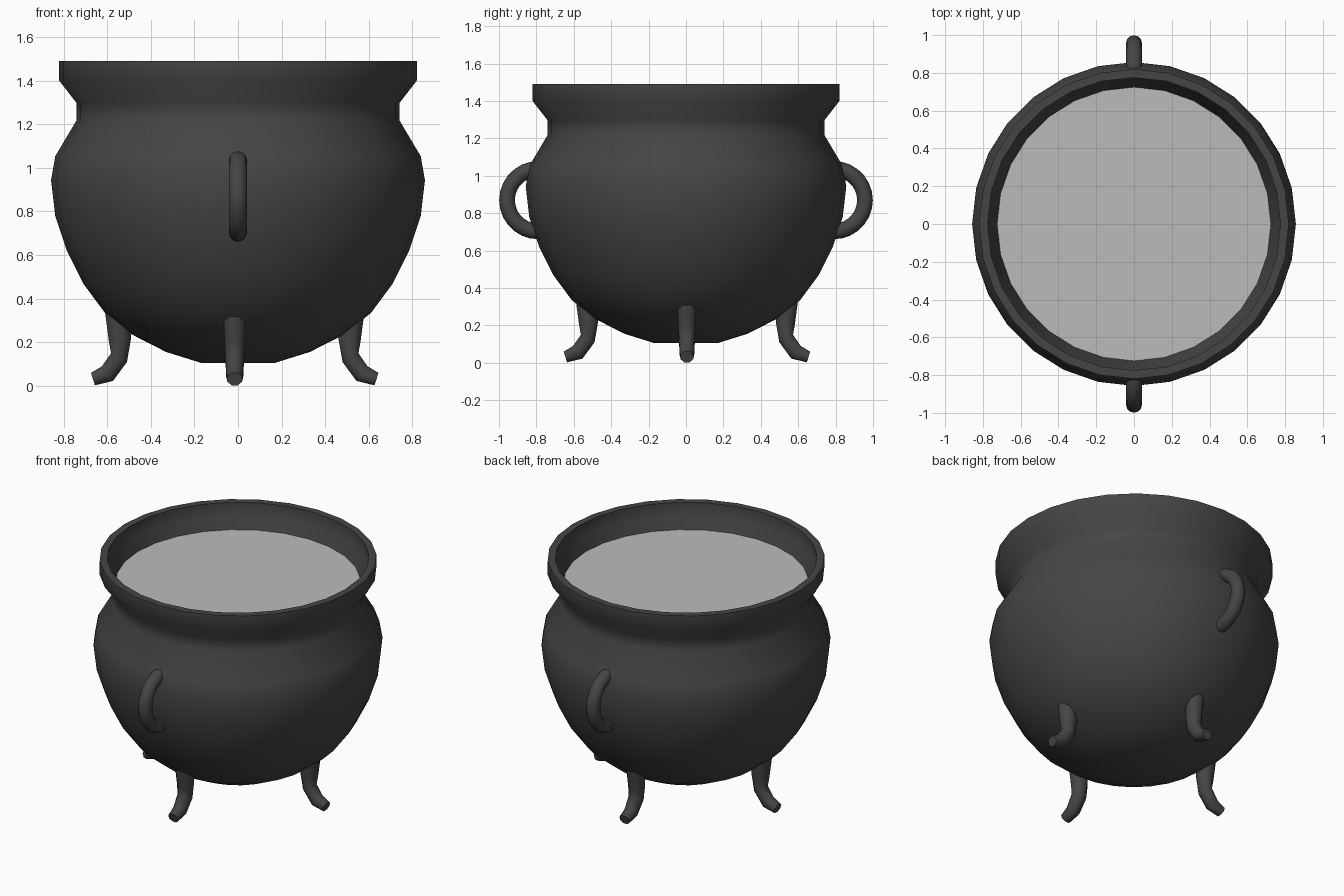
import bpy, bmesh, math
from mathutils import Vector

if "Cube" in bpy.data.objects:
    bpy.data.objects.remove(bpy.data.objects["Cube"])

SIDES = 28


def material(name, v):
    m = bpy.data.materials.new(name)
    m.diffuse_color = (v, v, v, 1)
    m.use_nodes = True
    m.node_tree.nodes["Principled BSDF"].inputs["Base Color"].default_value = m.diffuse_color
    return m


iron = material("iron", 0.06)
pale = material("pale_liquid", 0.5)


def skin_rings(name, rings, mat, caps=True, angle=40):
    """Join equal-sized rings of points into one smooth skin."""
    bm = bmesh.new()
    vs = [[bm.verts.new(p) for p in ring] for ring in rings]
    n = len(vs[0])
    for a, b in zip(vs, vs[1:]):
        for i in range(n):
            j = (i + 1) % n
            bm.faces.new((a[i], a[j], b[j], b[i]))
    if caps:
        bm.faces.new(vs[0][::-1])
        bm.faces.new(vs[-1])
    bmesh.ops.recalc_face_normals(bm, faces=bm.faces)
    me = bpy.data.meshes.new(name)
    bm.to_mesh(me)
    bm.free()
    me.materials.append(mat)
    ob = bpy.data.objects.new(name, me)
    bpy.context.collection.objects.link(ob)
    bpy.ops.object.select_all(action='DESELECT')
    ob.select_set(True)
    bpy.context.view_layer.objects.active = ob
    bpy.ops.object.shade_smooth_by_angle(angle=math.radians(angle))
    return ob


def circle(r, z, n=SIDES):
    return [Vector((r * math.cos(2 * math.pi * i / n),
                    r * math.sin(2 * math.pi * i / n), z)) for i in range(n)]


# Pot: outer wall from base to rim, then back down the inside
outer = [(0.17, 0.106), (0.33, 0.156), (0.485, 0.235), (0.61, 0.335),
         (0.71, 0.47), (0.785, 0.62), (0.838, 0.78), (0.857, 0.943),
         (0.838, 1.053), (0.74, 1.218), (0.74, 1.297), (0.82, 1.40),
         (0.82, 1.49)]
inner = [(r - 0.045, z + (0.045 if z < 0.4 else 0)) for r, z in outer]
inner[-1] = (0.775, 1.49)
skin_rings("pot", [circle(r, z) for r, z in outer + inner[::-1]], iron)

# Liquid: flat disc just above the neck
bm = bmesh.new()
bm.faces.new([bm.verts.new(p) for p in circle(0.735, 1.335)])
me = bpy.data.meshes.new("liquid")
bm.to_mesh(me)
bm.free()
me.materials.append(pale)
bpy.context.collection.objects.link(bpy.data.objects.new("liquid", me))


# Handles: half rings on front and back
def handle(name, side):
    rings = []
    for k in range(17):
        a = math.radians(-104 + 13 * k)
        out = Vector((0, side * math.cos(a), math.sin(a)))
        mid = Vector((0, side * 0.79, 0.87)) + out * 0.167
        rings.append([mid + 0.042 * (math.cos(t) * out + math.sin(t) * Vector((1, 0, 0)))
                      for t in (2 * math.pi * i / 12 for i in range(12))])
    skin_rings(name, rings, iron)


handle("front_handle", -1)
handle("back_handle", 1)

# Legs: sections given as outer edge (r, z), inner edge (r, z), half width
sections = [((0.600, 0.38), (0.490, 0.38), 0.054),
            ((0.577, 0.205), (0.475, 0.22), 0.047),
            ((0.567, 0.15), (0.494, 0.11), 0.043),
            ((0.609, 0.09), (0.558, 0.023), 0.039),
            ((0.659, 0.06), (0.641, 0.003), 0.034)]


def leg(name, turn):
    d = Vector((round(math.cos(turn)), round(math.sin(turn)), 0))
    across = Vector((-d.y, d.x, 0))
    up = Vector((0, 0, 1))
    rings = []
    for (ro, zo), (ri, zi), w in sections:
        o, i = d * ro + up * zo, d * ri + up * zi
        mid, half = (o + i) / 2, (o - i) / 2
        ring = []
        for k in range(8):
            t = math.radians(22.5 + 45 * k)
            s = 1 / math.cos(math.radians(22.5))
            ring.append(mid + s * (half * math.cos(t) + across * w * math.sin(t))
                        + Vector((-0.015, 0.005, 0)))
        rings.append(ring)
    skin_rings(name, rings, iron, angle=50)


for n, name in enumerate(("right_leg", "back_leg", "left_leg", "front_leg")):
    leg(name, n * math.pi / 2)
